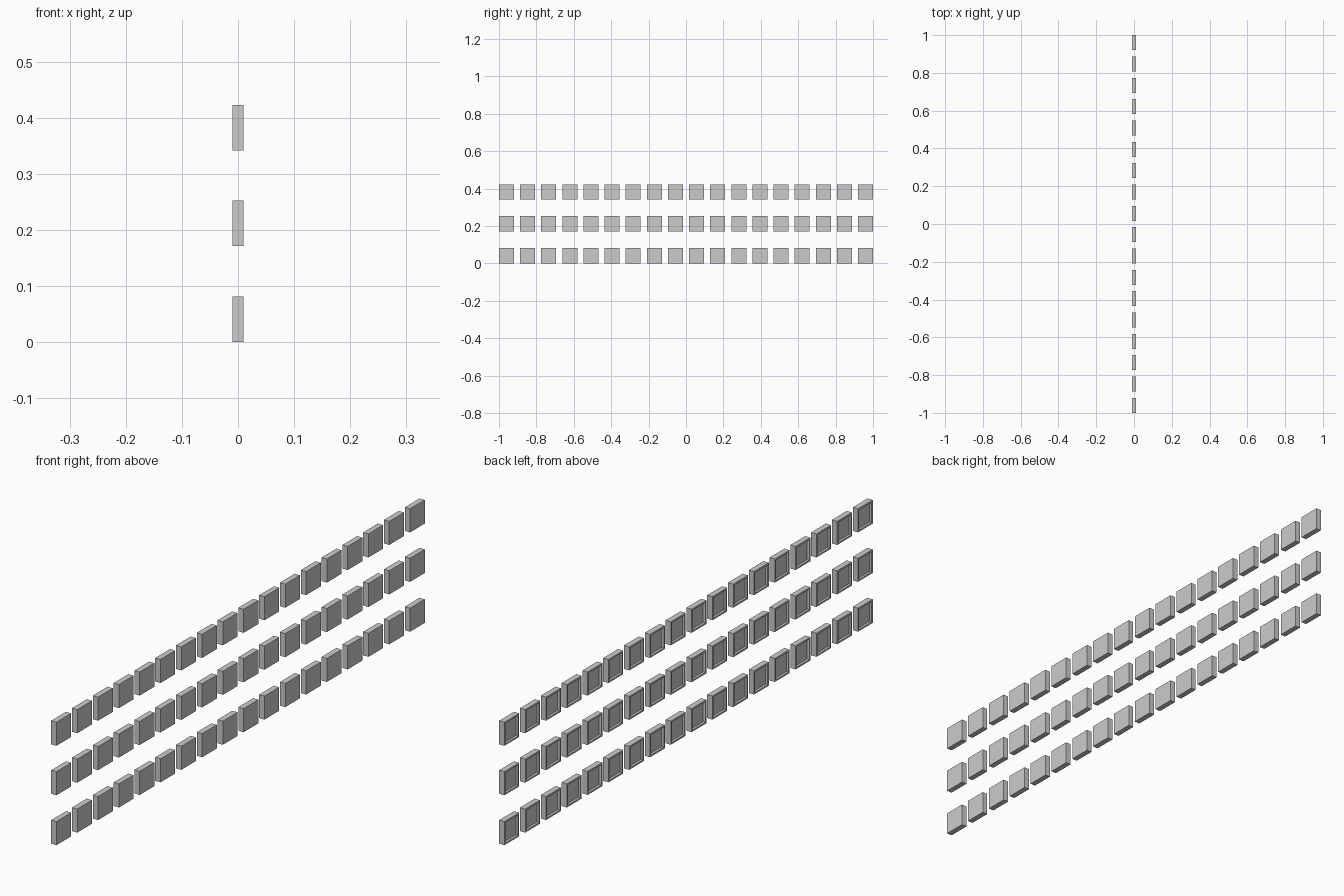
import bpy, bmesh

if "Cube" in bpy.data.objects:
    bpy.data.objects.remove(bpy.data.objects["Cube"])

W, H, T = 0.08, 0.081, 0.02      # tile width (y), height (z), thickness (x)
COLS, ROWS = 18, (0.0, 0.1715, 0.3415)

# One tile: slab with a framed recess on its -x face
bm = bmesh.new()
bmesh.ops.create_cube(bm, size=1)
bmesh.ops.scale(bm, vec=(T, W, H), verts=bm.verts)
face = min(bm.faces, key=lambda f: f.calc_center_median().x)
bmesh.ops.inset_region(bm, faces=[face], thickness=0.008)       # rim
bmesh.ops.inset_region(bm, faces=[face], thickness=0.0001)
bmesh.ops.translate(bm, vec=(0.008, 0, 0), verts=face.verts)    # sunken panel
mesh = bpy.data.meshes.new("tile")
bm.to_mesh(mesh)
bm.free()

# Three rows of evenly spaced tiles
pitch = (2 - W) / (COLS - 1)
for r, z in enumerate(ROWS):
    for c in range(COLS):
        tile = bpy.data.objects.new(f"tile_{r + 1}_{c + 1}", mesh)
        tile.location = (0, -1 + W / 2 + c * pitch, z + H / 2)
        bpy.context.collection.objects.link(tile)
